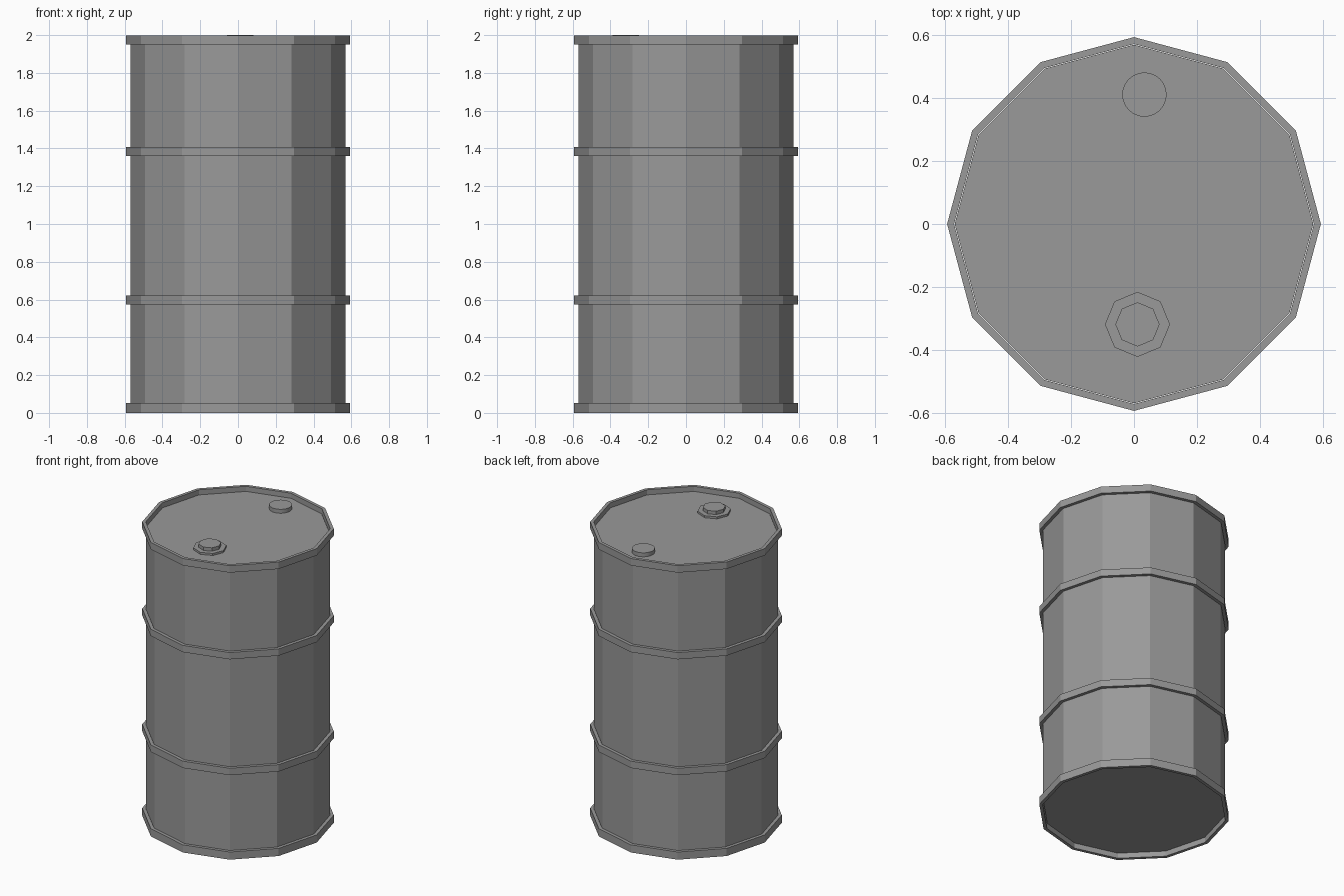
import bpy, bmesh
from math import cos, sin, tau

cube = bpy.data.objects.get("Cube")
if cube:
    bpy.data.objects.remove(cube, do_unlink=True)

steel = bpy.data.materials.new("grey_steel")
steel.use_nodes = True
GREY = (0.32, 0.32, 0.32, 1)
steel.diffuse_color = GREY
steel.node_tree.nodes["Principled BSDF"].inputs["Base Color"].default_value = GREY

SIDES = 12
BODY_R, INNER_R, RIM_R = 0.568, 0.57, 0.592
LID_Z, BASE_Z = 1.963, 0.035


def add_object(name, bm):
    bmesh.ops.recalc_face_normals(bm, faces=bm.faces)
    mesh = bpy.data.meshes.new(name)
    bm.to_mesh(mesh)
    bm.free()
    mesh.materials.append(steel)
    obj = bpy.data.objects.new(name, mesh)
    bpy.context.collection.objects.link(obj)
    return obj


def loop(bm, sides, radius, z, x=0, y=0):
    angles = [tau * i / sides for i in range(sides)]
    return [bm.verts.new((x + radius * cos(a), y + radius * sin(a), z)) for a in angles]


def bridge(bm, a, b):
    for i in range(len(a)):
        j = (i + 1) % len(a)
        bm.faces.new((a[i], a[j], b[j], b[i]))


def prism(name, sides, radius, z0, z1, x=0, y=0):
    bm = bmesh.new()
    low = loop(bm, sides, radius, z0, x, y)
    high = loop(bm, sides, radius, z1, x, y)
    bridge(bm, low, high)
    bm.faces.new(low)
    bm.faces.new(high)
    return add_object(name, bm)


def hoop(name, z0, z1):
    # Closed ring with a rectangular section
    bm = bmesh.new()
    section = [(RIM_R, z0), (RIM_R, z1), (INNER_R, z1), (INNER_R, z0)]
    loops = [loop(bm, SIDES, r, z) for r, z in section]
    for i in range(4):
        bridge(bm, loops[i], loops[(i + 1) % 4])
    return add_object(name, bm)


# Drum with recessed lid and base
prism("drum_body", SIDES, BODY_R, BASE_Z, LID_Z)

# End rims and the two rolling hoops
hoop("bottom_rim", 0, 0.052)
hoop("lower_hoop", 0.574, 0.621)
hoop("upper_hoop", 1.361, 1.407)
hoop("top_rim", 1.95, 1.997)

# Large bung: octagonal flange and plug
prism("bung_flange", 8, 0.103, LID_Z - 0.01, 1.977, 0.011, -0.318)
prism("bung_plug", 8, 0.07, LID_Z, 2.0, 0.011, -0.318)

# Small round vent cap
cap = prism("vent_cap", 32, 0.07, LID_Z - 0.01, 1.99, 0.033, 0.41)
bpy.context.view_layer.objects.active = cap
cap.select_set(True)
bpy.ops.object.shade_smooth_by_angle()
